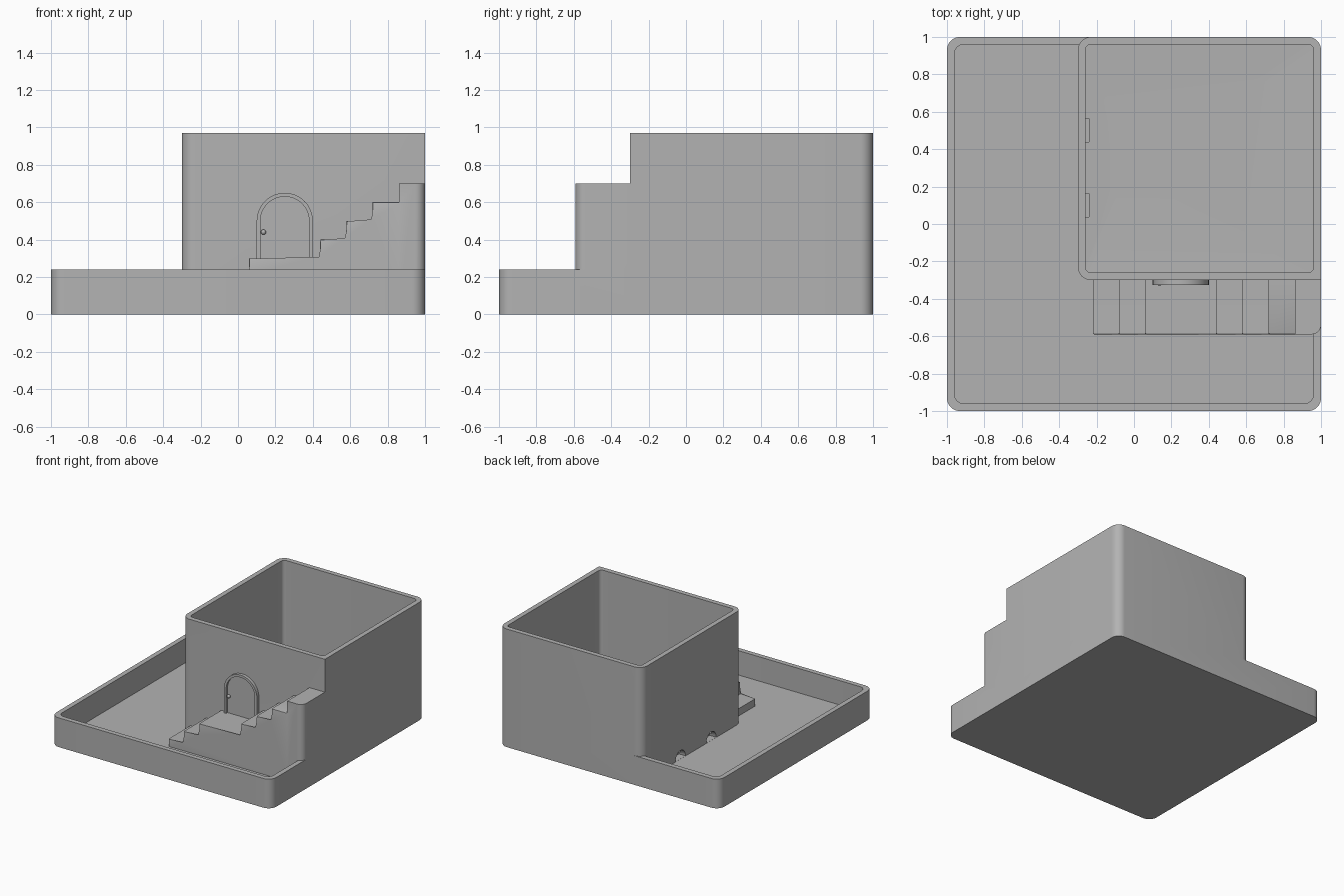
import bpy, bmesh, math

if "Cube" in bpy.data.objects:
    bpy.data.objects.remove(bpy.data.objects["Cube"])

grey = bpy.data.materials.new("plain grey")
grey.diffuse_color = (0.45, 0.45, 0.45, 1)
grey.use_nodes = True
grey.node_tree.nodes["Principled BSDF"].inputs["Base Color"].default_value = grey.diffuse_color


def add_object(name, bm):
    bmesh.ops.recalc_face_normals(bm, faces=bm.faces[:])
    me = bpy.data.meshes.new(name)
    bm.to_mesh(me)
    bm.free()
    me.materials.append(grey)
    ob = bpy.data.objects.new(name, me)
    bpy.context.collection.objects.link(ob)
    return ob


def rounded_rect(x0, y0, x1, y1, radii, seg=8):
    """Outline, radii in the order back right, back left, front left, front right."""
    pts = []
    corners = [(x1, y1, -1, -1), (x0, y1, 1, -1), (x0, y0, 1, 1), (x1, y0, -1, 1)]
    for i, ((x, y, sx, sy), r) in enumerate(zip(corners, radii)):
        if r == 0:
            pts.append((x, y))
            continue
        for k in range(seg + 1):
            a = math.pi / 2 * (i + k / seg)
            c, s = math.cos(a), math.sin(a)
            # snap arc ends exactly on the straight sides
            px = x if abs(abs(c) - 1) < 1e-9 else x + sx * r + r * c
            py = y if abs(abs(s) - 1) < 1e-9 else y + sy * r + r * s
            pts.append((px, py))
    return pts


def prism(name, pts, z0, z1, apex=None):
    """Vertical prism; an apex turns the underside into a shallow cone."""
    bm = bmesh.new()
    lo = [bm.verts.new((x, y, z0)) for x, y in pts]
    hi = [bm.verts.new((x, y, z1)) for x, y in pts]
    n = len(pts)
    tip = bm.verts.new(apex) if apex else None
    for i in range(n):
        j = (i + 1) % n
        bm.faces.new((lo[i], lo[j], hi[j], hi[i]))
        if tip:
            bm.faces.new((lo[j], lo[i], tip))
    bm.faces.new(hi)
    if not tip:
        bm.faces.new(lo[::-1])
    return add_object(name, bm)


def extrude_y(pts, y0, y1):
    """Profile in x,z pushed from y0 (front) to y1."""
    bm = bmesh.new()
    a = [bm.verts.new((x, y0, z)) for x, z in pts]
    b = [bm.verts.new((x, y1, z)) for x, z in pts]
    for i in range(len(pts)):
        j = (i + 1) % len(pts)
        bm.faces.new((a[i], a[j], b[j], b[i]))
    bm.faces.new(a[::-1])
    bm.faces.new(b)
    return bm


def combine(target, tool, op):
    mod = target.modifiers.new("cut", 'BOOLEAN')
    mod.operation, mod.object, mod.solver = op, tool, 'EXACT'
    dg = bpy.context.evaluated_depsgraph_get()
    dg.update()
    me = bpy.data.meshes.new_from_object(target.evaluated_get(dg))
    target.modifiers.clear()
    target.data = me
    bpy.data.objects.remove(tool)


def smooth(ob):
    bpy.ops.object.select_all(action='DESELECT')
    ob.select_set(True)
    bpy.context.view_layer.objects.active = ob
    bpy.ops.object.shade_smooth_by_angle(angle=math.radians(30))


R = 0.07
FLOOR = 0.04

# drip tray
body = prism("planter_body", rounded_rect(-1, -1, 1, 1, [R] * 4), 0, 0.24)
combine(body, prism("tray_cavity", rounded_rect(-.96, -.96, .96, .96, [.05] * 4), FLOOR, 0.5), 'DIFFERENCE')

# tall pot, square where the stairs meet its front right corner
combine(body, prism("pot", rounded_rect(-.3, -.3, 1, 1, [R, R, R, 0]), 0, 0.97), 'UNION')

# top landing
combine(body, prism("landing", rounded_rect(.86, -.59, 1, -.28, [0, 0, 0, .05]), 0, 0.70), 'UNION')

# staircase with softened front edges
tops = [(-.22, .1), (-.08, .2), (.06, .3), (.44, .4), (.58, .5), (.72, .6)]
profile = [(-.22, .02)]
z = .02
for x, top in tops:
    if z != .02:
        profile.append((x, z))
    profile.append((x, top))
    z = top
profile += [(.92, z), (.92, .02)]
bm = extrude_y(profile, -.59, -.28)
front = [e for e in bm.edges
         if all(v.co.y < -.585 for v in e.verts)
         and not all(v.co.z < .03 for v in e.verts)
         and not all(v.co.x > .9 for v in e.verts)]
bmesh.ops.bevel(bm, geom=front, offset=.008, segments=2, profile=.5, affect='EDGES')
combine(body, add_object("stairs", bm), 'UNION')

# soil space, its floor falling gently towards the middle
combine(body, prism("pot_cavity", rounded_rect(-.26, -.26, .96, .96, [.03] * 4), .06, 1.2,
                    apex=(-.05, .28, .045)), 'DIFFERENCE')

# arched drain holes through the left wall into the tray
for y in (.1, .5):
    arch = [(y + .065 * math.cos(math.pi * k / 12), FLOOR + .001 + .07 * math.sin(math.pi * k / 12))
            for k in range(13)]
    bm = extrude_y(arch, -.35, -.24)
    for v in bm.verts:
        v.co.x, v.co.y = v.co.y, v.co.x
    combine(body, add_object("drain_cutter", bm), 'DIFFERENCE')
smooth(body)


# arched door frame, door panel and knob
def arch_line(r):
    arc = [(.25 + r * math.cos(math.pi * k / 24), .5 + r * math.sin(math.pi * k / 24)) for k in range(25)]
    return [(.25 + r, .295)] + arc + [(.25 - r, .295)]


smooth(add_object("door_frame", extrude_y(arch_line(.15) + arch_line(.13)[::-1], -.326, -.29)))
smooth(add_object("door_panel", extrude_y(arch_line(.135), -.308, -.29)))
bm = bmesh.new()
bmesh.ops.create_uvsphere(bm, u_segments=16, v_segments=8, radius=.014)
bmesh.ops.translate(bm, vec=(.136, -.316, .44), verts=bm.verts[:])
smooth(add_object("door_knob", bm))
